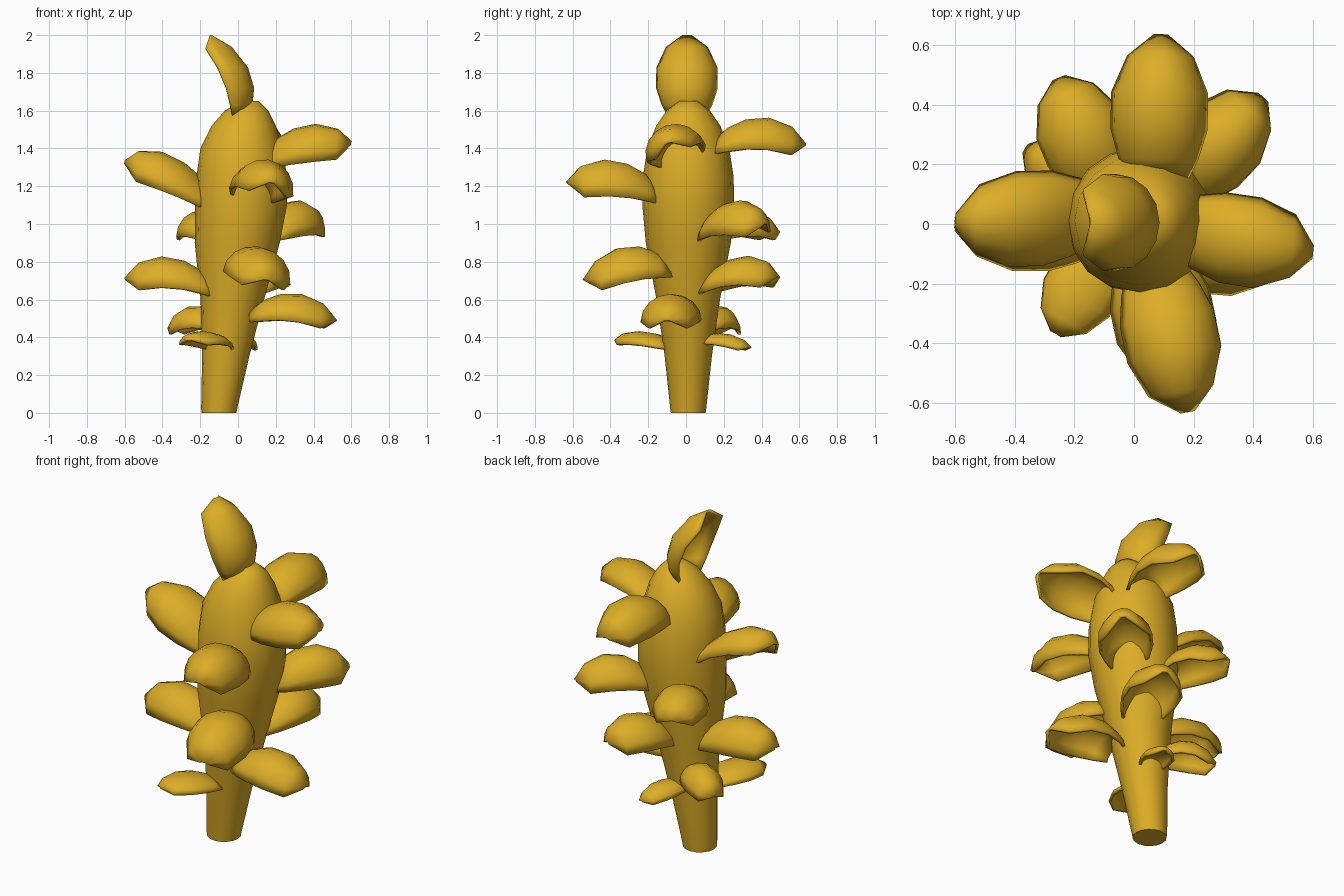
import bpy, bmesh, math
from mathutils import Vector, Matrix

cube = bpy.data.objects.get("Cube")
if cube:
    bpy.data.objects.remove(cube, do_unlink=True)

gold = bpy.data.materials.new("golden_yellow")
gold.use_nodes = True
gold.diffuse_color = (0.72, 0.42, 0.02, 1)
gold.node_tree.nodes["Principled BSDF"].inputs["Base Color"].default_value = gold.diffuse_color


def loft(name, rings, closed, thickness=0.0):
    """Skin a list of point rings, and cap or thicken the result."""
    bm = bmesh.new()
    rows = [[bm.verts.new(p) for p in ring] for ring in rings]
    n = len(rows[0])
    for low, high in zip(rows, rows[1:]):
        for i in range(n if closed else n - 1):
            j = (i + 1) % n
            bm.faces.new((low[i], low[j], high[j], high[i]))
    if closed:
        bm.faces.new(rows[0][::-1])
        bm.faces.new(rows[-1])
    bmesh.ops.remove_doubles(bm, verts=bm.verts, dist=0.0005)
    bmesh.ops.recalc_face_normals(bm, faces=bm.faces)
    mesh = bpy.data.meshes.new(name)
    bm.to_mesh(mesh)
    bm.free()
    mesh.materials.append(gold)
    obj = bpy.data.objects.new(name, mesh)
    bpy.context.collection.objects.link(obj)
    if thickness:
        mod = obj.modifiers.new("shell", 'SOLIDIFY')
        mod.thickness = thickness
        mod.offset = 0
    bpy.ops.object.select_all(action='DESELECT')
    obj.select_set(True)
    bpy.context.view_layer.objects.active = obj
    bpy.ops.object.shade_smooth_by_angle(angle=math.radians(50))
    return obj


# Club-shaped stalk: x centre, height, radius
stalk = [(-.1, 0, .092), (-.1, .02, .095), (-.065, .3, .125), (-.03, .6, .168),
         (-.004, .9, .225), (.016, 1.1, .243), (.02, 1.25, .24), (.018, 1.4, .217),
         (.03, 1.52, .17), (.045, 1.6, .115), (.06, 1.65, .05)]
SIDES = 16
loft("stalk", [[(x + r * math.cos(math.tau * i / SIDES),
                 .012 + r * math.sin(math.tau * i / SIDES), z) for i in range(SIDES)]
               for x, z, r in stalk], True)

# Hollow domed leaf stations: along, half width, spine rise, edge rise
STATIONS = [(0, .6, .4, 0), (.15, .82, .8, .03), (.35, 1, 1.02, .05),
            (.6, 1, 1, -.05), (.85, .68, .62, -.3), (1, .12, 0, -.03)]


def leaf(name, base, tip, width, height, up=(0, 0, 1), roll=0):
    base, tip = Vector(base), Vector(tip)
    axis = (tip - base).normalized()
    up = Matrix.Rotation(math.radians(roll), 3, axis) @ Vector(up)
    side = axis.cross(up).normalized()
    rings = []
    for along, wide, spine, edge in STATIONS:
        ring = []
        for k in range(9):
            a = math.pi * k / 8
            rise = edge + (spine - edge) * max(math.sin(a), 0)
            ring.append(base.lerp(tip, along) + side * width * wide * math.cos(a)
                        + up * height * rise)
        rings.append(ring)
    loft(name, rings, False, .016)


leaf("crown_leaf", (-.03, .005, 1.57), (-.145, .005, 1.995), .155, .145, up=(1, 0, 0))
leaf("upper_left_leaf", (.14, -.01, 1.32), (.595, -.095, 1.43), .15, .135, roll=20)
leaf("upper_right_leaf", (-.13, .03, 1.09), (-.595, .01, 1.33), .158, .14, roll=-18)
leaf("upper_back_leaf", (.08, .15, 1.37), (.09, .63, 1.42), .155, .155)
leaf("upper_front_leaf", (.07, -.15, 1.12), (.18, -.625, 1.22), .155, .155, roll=-10)
leaf("middle_back_left_leaf", (.14, .12, .92), (.43, .42, 1.0), .14, .15, roll=8)
leaf("middle_back_right_leaf", (-.1, .12, .91), (-.25, .485, .96), .14, .125)
leaf("lower_right_leaf", (-.12, 0, .61), (-.595, 0, .71), .15, .15)
leaf("lower_front_leaf", (.05, -.1, .73), (.15, -.535, .705), .165, .15, roll=-7)
leaf("lower_back_leaf", (.05, .1, .63), (.18, .485, .72), .15, .14)
leaf("low_left_leaf", (.07, -.06, .48), (.515, -.1, .49), .15, .135)
leaf("low_back_right_leaf", (-.1, .09, .44), (-.36, .25, .45), .1, .11)
leaf("bottom_front_leaf", (-.09, -.07, .335), (-.26, -.365, .385), .12, .06)
leaf("bottom_back_leaf", (-.04, .08, .365), (.06, .335, .345), .08, .055)
